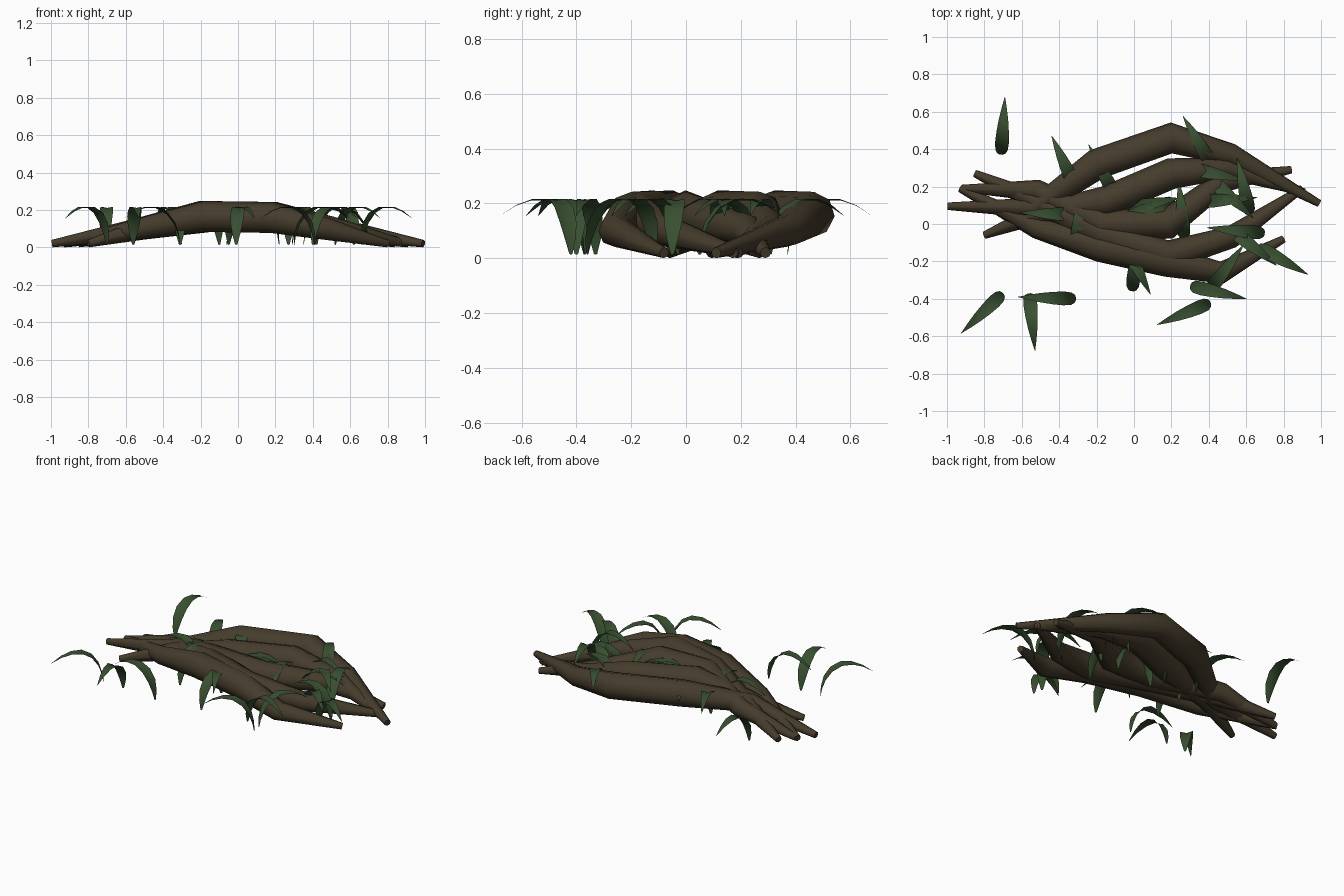
import bpy, math


def material(name, color):
    m = bpy.data.materials.new(name)
    m.diffuse_color = (*color, 1)
    return m


bark = material("bark", (0.06, 0.045, 0.025))
green = material("leaf_green", (0.04, 0.078, 0.03))


def finish(ob, mat, angle):
    ob.data.materials.clear()
    ob.data.materials.append(mat)
    bpy.ops.object.select_all(action='DESELECT')
    ob.select_set(True)
    bpy.context.view_layer.objects.active = ob
    bpy.ops.object.shade_smooth_by_angle(angle=math.radians(angle))


# tapered eight-sided roots, arching from tip to tip
HEIGHTS = (0.02, 0.1, 0.165, 0.16, 0.1, 0.02)
RADII = (0.02, 0.058, 0.083, 0.083, 0.06, 0.02)


def root(name, points):
    curve = bpy.data.curves.new(name, 'CURVE')
    curve.dimensions = '3D'
    curve.bevel_depth = 1
    curve.bevel_resolution = 2
    curve.use_fill_caps = True
    s = curve.splines.new('POLY')
    s.points.add(len(points) - 1)
    for p, (x, y), z, r in zip(s.points, points, HEIGHTS, RADII):
        p.co = (x, y, z, 1)
        p.radius = r
    ob = bpy.data.objects.new(name, curve)
    bpy.context.collection.objects.link(ob)
    bpy.ops.object.select_all(action='DESELECT')
    ob.select_set(True)
    bpy.context.view_layer.objects.active = ob
    bpy.ops.object.convert(target='MESH')
    finish(bpy.context.object, bark, 50)


root("root_back", [(-0.995, 0.095), (-0.53, 0.085), (-0.2, 0.32), (0.2, 0.46), (0.52, 0.37), (0.99, 0.11)])
root("root_back_inner", [(-0.8, -0.06), (-0.5, 0.06), (-0.15, 0.12), (0.2, 0.27), (0.5, 0.30), (0.91, 0.17)])
root("root_middle", [(-0.92, 0.19), (-0.52, 0.18), (-0.17, 0.0), (0.18, 0.0), (0.48, 0.23), (0.84, 0.29)])
root("root_front_inner", [(-0.85, 0.27), (-0.52, 0.12), (-0.17, -0.05), (0.18, -0.17), (0.52, -0.07), (0.9, 0.19)])
root("root_front", [(-0.93, 0.19), (-0.52, -0.02), (-0.18, -0.12), (0.18, -0.2), (0.47, -0.26), (0.8, -0.08)])

# arching leaf: outward distance, height, half width
PROFILE = [(0.0, 0.015, 0.006), (0.006, 0.07, 0.021), (0.025, 0.13, 0.033),
           (0.065, 0.185, 0.037), (0.125, 0.217, 0.033), (0.19, 0.216, 0.025),
           (0.25, 0.194, 0.014), (0.31, 0.155, 0.001)]
verts, faces = [], []
for r, z, w in PROFILE:
    verts += [(r, -w, z), (r + w * 0.2, 0, z - w * 0.2), (r, w, z)]
for i in range(len(PROFILE) - 1):
    for k in range(2):
        a = i * 3 + k
        faces.append((a, a + 3, a + 4, a + 1))
leaf = bpy.data.meshes.new("leaf")
leaf.from_pydata(verts, [], faces)

# leaf base and the point its tip heads toward
LEAVES = [
    (-0.71, 0.37, -0.69, 0.68), (-0.70, -0.37, -0.92, -0.58),
    (-0.56, -0.37, -0.53, -0.67), (-0.31, -0.40, -0.62, -0.39),
    (0.41, -0.42, 0.12, -0.54), (-0.31, 0.19, -0.44, 0.47),
    (0.30, -0.33, 0.60, -0.40), (0.66, -0.12, 0.93, -0.27),
    (0.62, 0.05, 0.55, 0.36), (0.42, 0.31, 0.26, 0.58),
    (0.29, 0.30, 0.61, 0.23), (0.41, 0.24, 0.64, 0.03),
    (-0.01, -0.36, 0.02, -0.06), (-0.05, -0.10, 0.09, -0.38),
    (-0.30, 0.05, -0.60, 0.06), (-0.06, 0.08, 0.25, 0.14),
    (0.27, -0.08, 0.24, 0.22), (0.40, -0.36, 0.58, -0.12),
    (0.70, -0.05, 0.40, -0.02), (-0.10, 0.15, -0.23, 0.40),
    (0.52, -0.03, 0.76, -0.22), (-0.31, -0.15, -0.29, 0.15),
    (0.35, 0.12, 0.64, 0.14), (0.22, 0.12, -0.07, 0.05),
]
for i, (x, y, tx, ty) in enumerate(LEAVES):
    ob = bpy.data.objects.new(f"leaf_{i + 1}", leaf)
    bpy.context.collection.objects.link(ob)
    ob.location = (x, y, 0)
    ob.rotation_euler.z = math.atan2(ty - y, tx - x)
    if i == 0:
        finish(ob, green, 60)
